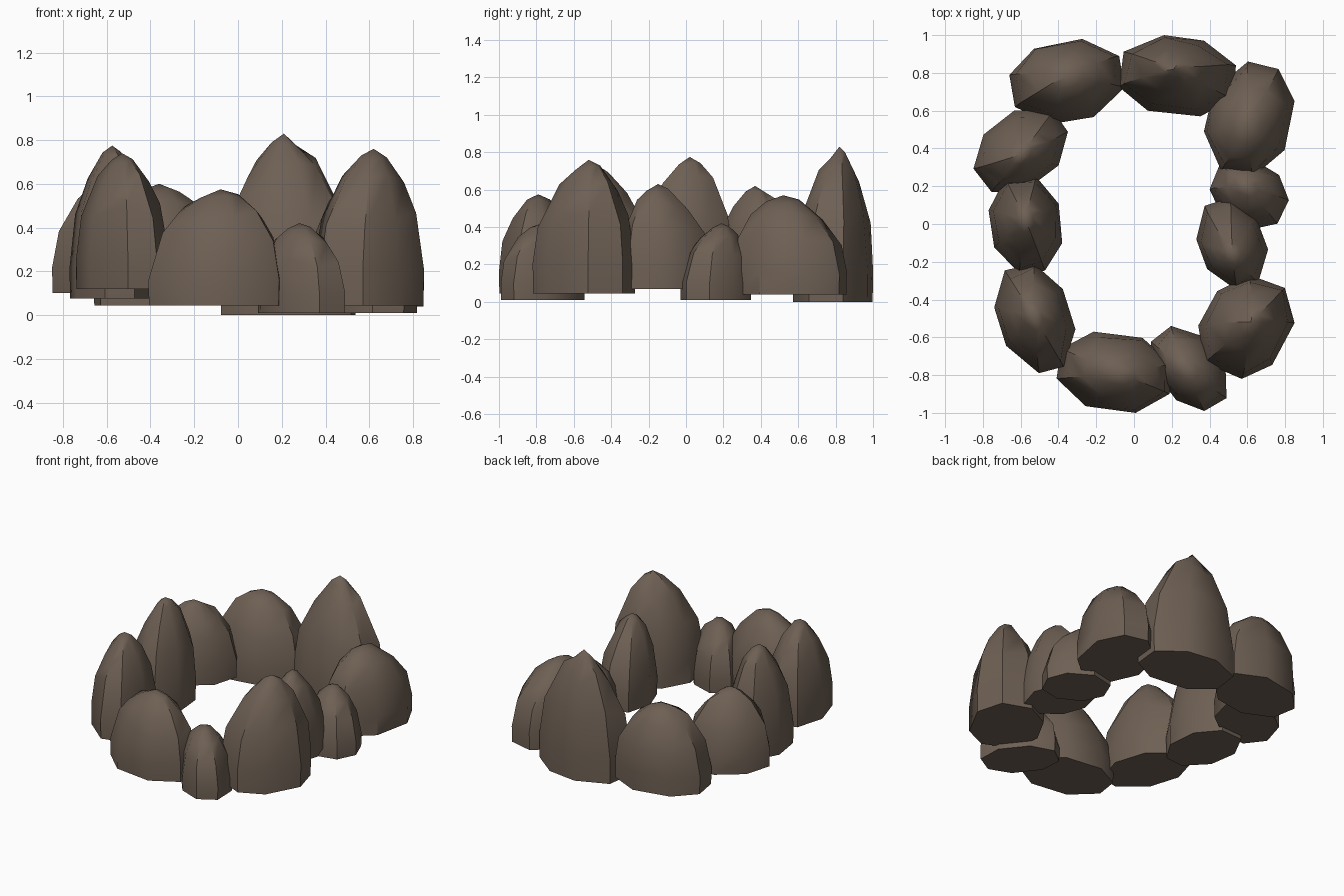
import bpy, bmesh, math, random

if "Cube" in bpy.data.objects:
    bpy.data.objects.remove(bpy.data.objects["Cube"])

random.seed(11)
stone = bpy.data.materials.new("brown_stone")
stone.diffuse_color = (0.155, 0.116, 0.088, 1)
stone.use_nodes = True
stone.node_tree.nodes["Principled BSDF"].inputs["Base Color"].default_value = stone.diffuse_color

SIDES = 8


def rock(name, xr, yr, zr, apex, angle, ratio, point=1.0):
    """Faceted boulder: octagon rings that shrink and lean towards the apex."""
    # footprint: rotated long octagon with uneven corners, fitted to its extents
    a = math.radians(angle)
    ring = []
    for i in range(SIDES):
        t = math.tau * (i + 0.5 + random.uniform(-0.1, 0.1)) / SIDES
        u, v = math.cos(t), ratio * math.sin(t)
        ring.append((u * math.cos(a) - v * math.sin(a), u * math.sin(a) + v * math.cos(a)))

    def fit(vals, r):
        lo, hi = min(vals), max(vals)
        return [r[0] + (v - lo) / (hi - lo) * (r[1] - r[0]) for v in vals]

    xs, ys = fit([p[0] for p in ring], xr), fit([p[1] for p in ring], yr)
    cx, cy = sum(xr) / 2, sum(yr) / 2
    bm = bmesh.new()
    rings = []
    # height fraction, width fraction, lean towards the apex
    profile = [(0, 0.99, 0), (0.22, 1.0, 0), (0.56, 0.86, 0.3), (0.8, 0.56, 0.7), (0.94, 0.24, 1)]
    for k, (h, w, lean) in enumerate(profile):
        if k > 1:
            w = w ** point
        mx, my = cx + (apex[0] - cx) * lean, cy + (apex[1] - cy) * lean
        row = []
        for x, y in zip(xs, ys):
            # uneven ring heights give the chipped look
            j = random.uniform(-0.07, 0.07) if 1 < k < 4 else random.uniform(-0.02, 0.02) * (k > 0)
            hh = h + j
            s = w - (j if k > 1 else 0)
            row.append(bm.verts.new((mx + (x - cx) * s, my + (y - cy) * s,
                                     zr[0] + hh * (zr[1] - zr[0]))))
        rings.append(row)
    for lo, hi in zip(rings, rings[1:]):
        for i in range(SIDES):
            n = (i + 1) % SIDES
            bm.faces.new((lo[i], lo[n], hi[n], hi[i]))
    tip = bm.verts.new((apex[0], apex[1], zr[1]))
    for i in range(SIDES):
        bm.faces.new((rings[-1][i], rings[-1][(i + 1) % SIDES], tip))
    bm.faces.new(rings[0][::-1])
    bmesh.ops.recalc_face_normals(bm, faces=bm.faces)
    me = bpy.data.meshes.new(name)
    bm.to_mesh(me)
    bm.free()
    ob = bpy.data.objects.new(name, me)
    bpy.context.collection.objects.link(ob)
    me.materials.append(stone)
    bpy.ops.object.select_all(action='DESELECT')
    ob.select_set(True)
    bpy.context.view_layer.objects.active = ob
    bpy.ops.object.shade_smooth_by_angle(angle=math.radians(38))


# back row
rock("back_left_rock", (-.66, -.05), (.53, .98), (.045, .60), (-.36, .78), 10, .7, .85)
rock("back_right_rock", (-.08, .54), (.57, 1.0), (0, .83), (.21, .82), -8, .7, 1.15)
# right side, back to front
rock("right_back_rock", (.37, .85), (.25, .86), (.04, .57), (.60, .52), 78, .7, .85)
rock("right_small_rock", (.40, .82), (-.03, .35), (.01, .42), (.60, .19), -28, .8)
rock("right_middle_rock", (.33, .71), (-.35, .14), (.07, .63), (.52, -.15), 110, .7)
rock("right_front_rock", (.34, .85), (-.82, -.27), (.045, .76), (.62, -.52), 65, .78)
# front row
rock("front_small_rock", (.09, .49), (-.99, -.54), (.01, .42), (.28, -.77), -55, .65, .9)
rock("front_rock", (-.41, .20), (-1.0, -.57), (.045, .575), (-.08, -.79), -8, .65, .88)
# left side, front to back
rock("left_front_rock", (-.74, -.31), (-.79, -.21), (.12, .74), (-.53, -.49), 107, .62)
rock("left_middle_rock", (-.77, -.38), (-.26, .25), (.075, .775), (-.575, .02), 97, .65)
rock("left_back_rock", (-.85, -.35), (.17, .60), (.10, .62), (-.60, .37), 35, .72)
